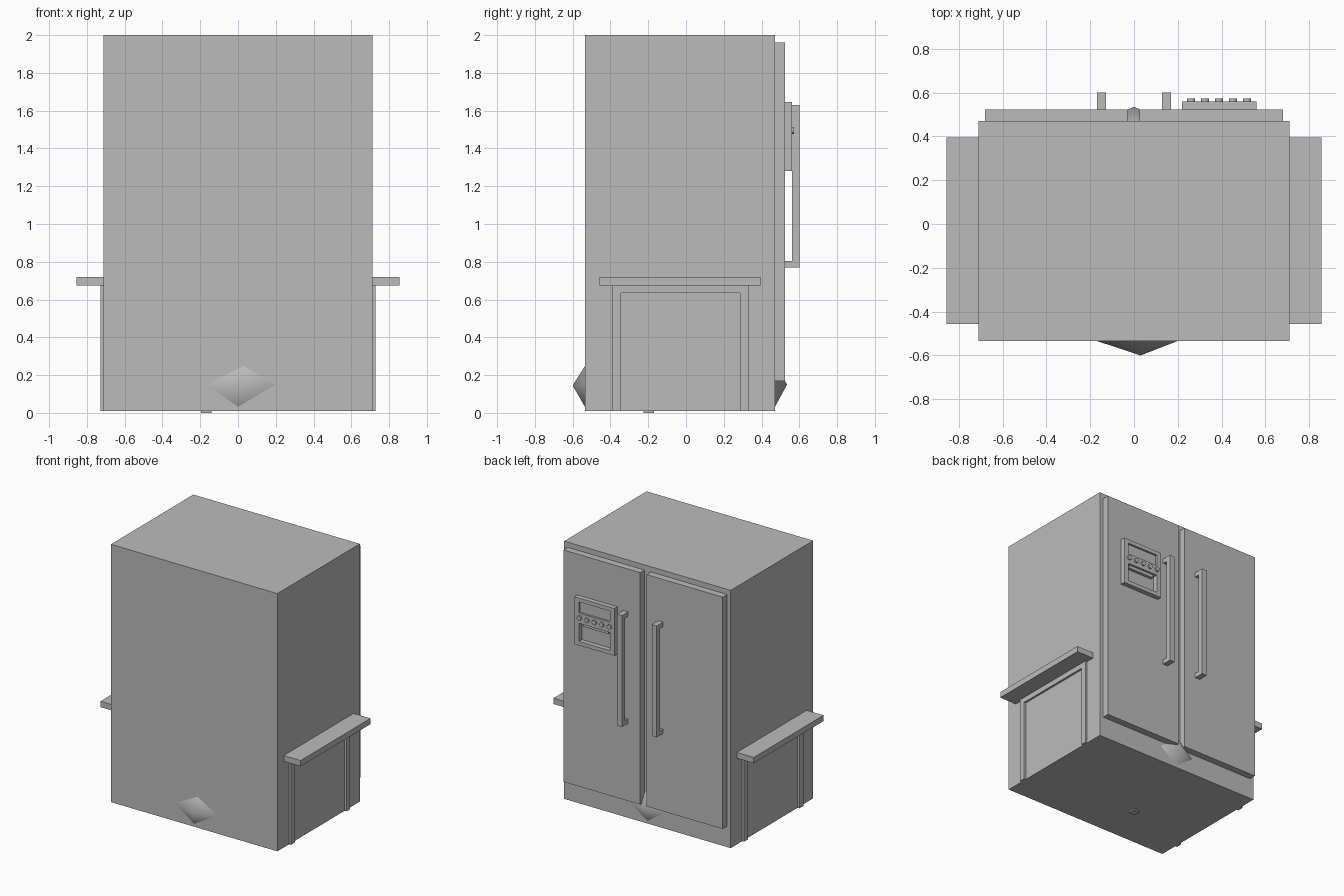
import bpy, bmesh, math

cube = bpy.data.objects.get("Cube")
if cube:
    bpy.data.objects.remove(cube, do_unlink=True)

GREY = (0.5, 0.5, 0.5, 1.0)
grey = bpy.data.materials.new("plain grey")
grey.use_nodes = True
grey.diffuse_color = GREY
grey.node_tree.nodes["Principled BSDF"].inputs["Base Color"].default_value = GREY


def finish(name, bm):
    bmesh.ops.recalc_face_normals(bm, faces=bm.faces)
    mesh = bpy.data.meshes.new(name)
    bm.to_mesh(mesh)
    bm.free()
    mesh.materials.append(grey)
    obj = bpy.data.objects.new(name, mesh)
    bpy.context.collection.objects.link(obj)
    return obj


def add_box(bm, x, y, z):
    """Add a box from its (low, high) range on each axis."""
    verts = bmesh.ops.create_cube(bm, size=1)["verts"]
    for v in verts:
        v.co = [lo + (hi - lo) * (c + 0.5) for c, (lo, hi) in zip(v.co, (x, y, z))]


def boxes(name, *parts):
    bm = bmesh.new()
    for part in parts:
        add_box(bm, *part)
    return finish(name, bm)


def mirrored(side, lo, hi):
    return tuple(sorted((side * lo, side * hi)))


BACK, DOOR = 0.47, 0.523

# Cabinet and the small foot beneath it
boxes("cabinet", ((-0.711, 0.711), (-0.535, BACK), (0.01, 2.0)))
boxes("foot", ((-0.195, -0.14), (-0.225, -0.17), (0, 0.02)))

# Two doors with a narrow gap
for name, x in (("left_door", (0.025, 0.68)), ("right_door", (-0.68, -0.03))):
    boxes(name, (x, (BACK, DOOR), (0.17, 1.96)))

for side, label in ((1, "left"), (-1, "right")):
    # Door handle: bar with two end brackets
    x = mirrored(side, 0.128, 0.17)
    boxes(label + "_handle",
          (x, (0.56, 0.6), (0.77, 1.63)),
          (x, (DOOR, 0.56), (0.77, 0.805)),
          (x, (DOOR, 0.56), (1.595, 1.63)))
    # Side shelf and its shallow supporting frame
    boxes(label + "_shelf", (mirrored(side, 0.711, 0.855), (-0.457, 0.395), (0.675, 0.72)))
    x = mirrored(side, 0.711, 0.727)
    boxes(label + "_shelf_frame",
          (x, (-0.392, -0.345), (0.01, 0.675)),
          (x, (0.285, 0.33), (0.01, 0.675)),
          (x, (-0.345, 0.285), (0.635, 0.675)))

# Dispenser: frame around a display recess and a lower bay
FACE = 0.56
y = (DOOR, FACE)
boxes("dispenser_frame",
      ((0.22, 0.258), y, (1.28, 1.645)),
      ((0.522, 0.56), y, (1.28, 1.645)),
      ((0.258, 0.522), y, (1.615, 1.645)),
      ((0.258, 0.522), y, (1.45, 1.53)),
      ((0.258, 0.522), y, (1.28, 1.31)))
boxes("dispenser_display", ((0.258, 0.522), (DOOR, 0.545), (1.53, 1.615)))
boxes("dispenser_spout", ((0.28, 0.5), (DOOR, 0.545), (1.425, 1.45)))

# Row of round buttons
bm = bmesh.new()
for i in range(5):
    made = bmesh.ops.create_cone(bm, cap_ends=True, segments=12,
                                 radius1=0.018, radius2=0.018, depth=0.012)
    for v in made["verts"]:
        px, py, pz = v.co
        v.co = (0.26 + 0.064 * i + px, FACE + 0.006 + pz, 1.495 + py)
finish("dispenser_buttons", bm)


# Soft diamond bumps low on the front and back
def diamond(name, rim, apex):
    bm = bmesh.new()
    ring = [bm.verts.new(p) for p in rim]
    tip = bm.verts.new(apex)
    for i in range(len(ring)):
        bm.faces.new((ring[i], ring[(i + 1) % len(ring)], tip))
    bm.faces.new(ring[::-1])
    obj = finish(name, bm)
    for face in obj.data.polygons:
        face.use_smooth = len(face.vertices) == 3


F = -0.534
diamond("front_bump", [(-0.17, F, 0.15), (0, F, 0.03), (0.2, F, 0.15), (0.03, F, 0.25)],
        (0.03, -0.6, 0.145))
diamond("back_bump", [(-0.145, BACK, 0.13), (0, BACK, 0.03), (0.145, BACK, 0.13), (0, BACK, 0.26)],
        (0, 0.535, 0.15))
